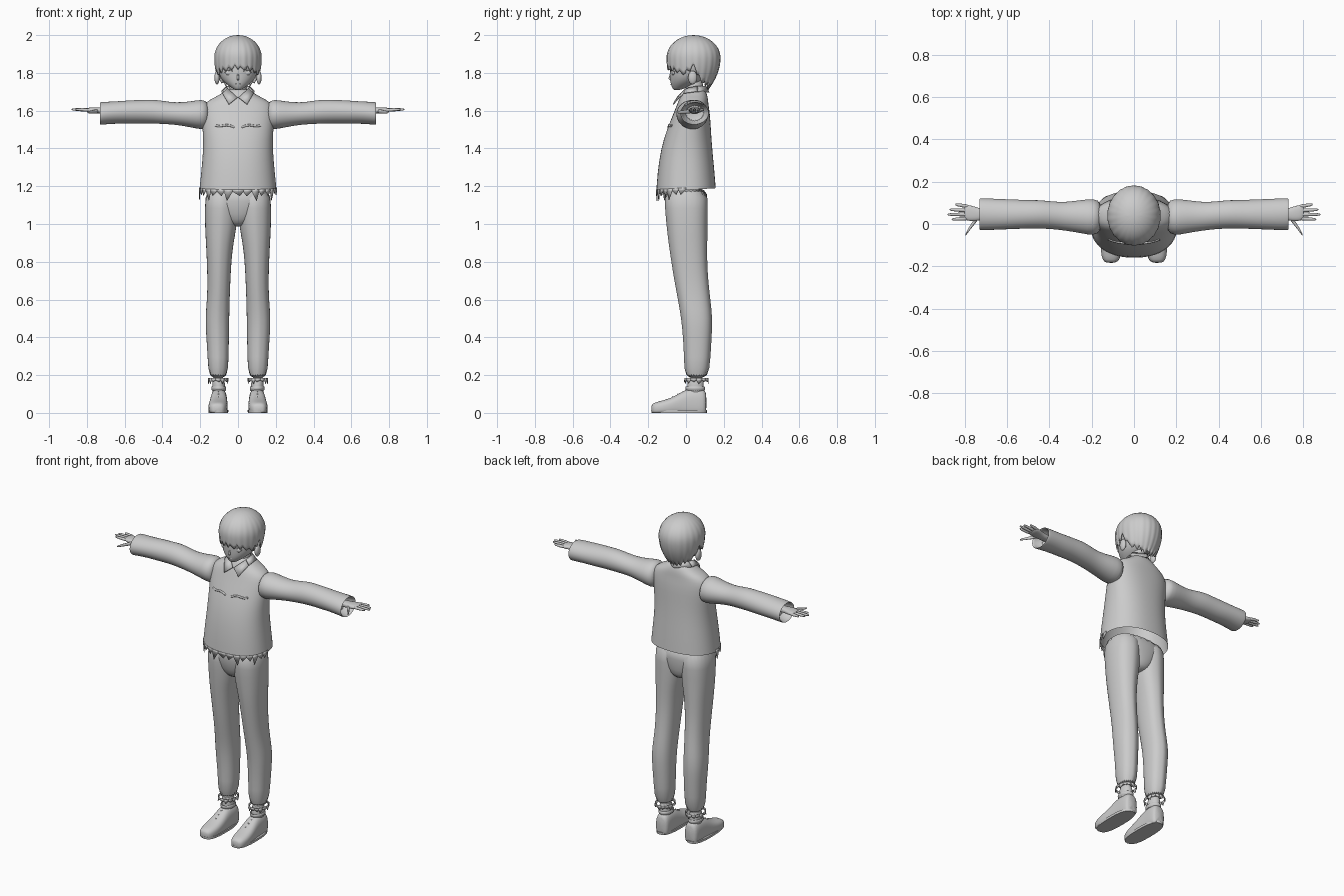
import bpy, bmesh, math
from math import sin, cos, pi

if "Cube" in bpy.data.objects:
    bpy.data.objects.remove(bpy.data.objects["Cube"])

grey = bpy.data.materials.new("plain grey")
grey.use_nodes = True
grey.diffuse_color = (0.6, 0.6, 0.6, 1)
grey.node_tree.nodes["Principled BSDF"].inputs["Base Color"].default_value = (0.6, 0.6, 0.6, 1)


def finish(name, bm, mirror=False, subdiv=0, thick=0, angle=45):
    bmesh.ops.recalc_face_normals(bm, faces=bm.faces)
    mesh = bpy.data.meshes.new(name)
    bm.to_mesh(mesh)
    bm.free()
    mesh.materials.append(grey)
    ob = bpy.data.objects.new(name, mesh)
    bpy.context.collection.objects.link(ob)
    bpy.ops.object.select_all(action="DESELECT")
    ob.select_set(True)
    bpy.context.view_layer.objects.active = ob
    bpy.ops.object.shade_smooth_by_angle(angle=math.radians(angle))
    if mirror:
        ob.modifiers.new("mirror", "MIRROR")
    if thick:
        ob.modifiers.new("thickness", "SOLIDIFY").thickness = thick
    if subdiv:
        ob.modifiers.new("subdivision", "SUBSURF").levels = subdiv
        ob.modifiers["subdivision"].render_levels = subdiv
    return ob


def outline(a, ru, rv, e):
    c, s = cos(a), sin(a)
    return (math.copysign(abs(c) ** (2 / e), c) * ru, math.copysign(abs(s) ** (2 / e), s) * rv)


def loft(name, rows, axis="z", n=24, e=2.0, caps=(True, True), mirror=False,
         subdiv=1, ridge=0, floor=False, wrinkle=0, hem=0, angle=70):
    """Skin rings given as (position, centre u, centre v, radius u, radius v)."""
    bm = bmesh.new()
    rings = []
    for k, (t, cu, cv, ru, rv) in enumerate(rows):
        ring = []
        for i in range(n):
            a = 2 * pi * i / n
            u, v = outline(a, ru, rv, e)
            w = 1 + wrinkle * sin(2.3 * k + 2 * a) * (k % 2 * 2 - 1)
            u, v = cu + u * w, cv + v * w
            if ridge and i in (n // 4, 3 * n // 4):
                v += math.copysign(ridge, sin(a))
            if floor:
                v = max(v, 0.0)
            co = {"z": (u, v, t), "x": (t, u, v), "y": (u, t, v)}[axis]
            if hem and k == 0:
                co = (u, v, t + hem * v)
            ring.append(bm.verts.new(co))
        rings.append(ring)
    for r, q in zip(rings, rings[1:]):
        for i in range(n):
            j = (i + 1) % n
            bm.faces.new((r[i], r[j], q[j], q[i]))
    for cap, ring in zip(caps, (rings[0], rings[-1])):
        if cap:
            bm.faces.new(ring)
    return finish(name, bm, mirror, subdiv, angle=angle)


def ragged_edge(name, z, cx, cy, ru, rv, start, end, count, depth, e=2.0, hem=0, mirror=False):
    """Row of torn cloth points hanging from a hem."""
    bm = bmesh.new()
    step = (end - start) / count
    for i in range(count):
        pts = []
        for f, drop in ((0, -0.012), (1, -0.012), (1, 0), (0.35 + 0.3 * (i % 2), depth * (0.65 + 0.35 * cos(i * 2.1))), (0, 0)):
            u, v = outline(start + step * (i + f), ru, rv, e)
            pts.append(bm.verts.new((cx + u, cy + v, z + hem * (cy + v) - drop)))
        bm.faces.new(pts)
    return finish(name, bm, mirror, thick=0.003)


def blob(name, centre, size, mirror=False):
    bm = bmesh.new()
    bmesh.ops.create_uvsphere(bm, u_segments=16, v_segments=10, radius=1)
    for v in bm.verts:
        v.co = [c + s * p for c, s, p in zip(centre, size, v.co)]
    return finish(name, bm, mirror, angle=80)


def tube(name, path, radius, mirror=False):
    curve = bpy.data.curves.new(name, "CURVE")
    curve.dimensions = "3D"
    curve.bevel_depth = radius
    curve.bevel_resolution = 2
    curve.use_fill_caps = True
    line = curve.splines.new("POLY")
    line.points.add(len(path) - 1)
    for p, co in zip(line.points, path):
        p.co = (*co, 1)
    curve.materials.append(grey)
    ob = bpy.data.objects.new(name, curve)
    bpy.context.collection.objects.link(ob)
    if mirror:
        ob.modifiers.new("mirror", "MIRROR")


# Jacket body, with an open hem that is higher at the back
loft("jacket_body", [(1.18, 0, 0, .205, .158), (1.27, 0, 0, .196, .152), (1.4, 0, .003, .183, .136),
     (1.5, 0, .015, .188, .117), (1.58, 0, .03, .193, .098), (1.63, 0, .035, .186, .084),
     (1.66, 0, .04, .15, .077), (1.685, 0, .045, .09, .067), (1.72, 0, .045, .06, .053)],
     n=32, e=2.3, caps=(False, True), hem=.06)
ragged_edge("jacket_torn_hem", 1.18, 0, 0, .203, .156, pi, 2 * pi, 15, .05, e=2.3, hem=.06)
fold = [(x, .018 - .113 * (1 - (x / .189) ** 2.3) ** (1 / 2.3) + .003, 1.505 + .012 * sin(x * 30) ** 2 + x * .12)
        for x in (.02, .04, .06, .08, .1, .12)]
tube("chest_fold", fold, .006, mirror=True)

# Sleeves, turned back inside the cuff
loft("sleeves", [(.15, .035, 1.575, .07, .07), (.19, .032, 1.58, .088, .083), (.25, .035, 1.58, .077, .07),
     (.33, .036, 1.584, .066, .059), (.39, .042, 1.59, .066, .061), (.45, .046, 1.596, .069, .063),
     (.51, .046, 1.595, .069, .061), (.57, .046, 1.593, .071, .062), (.63, .046, 1.591, .072, .06),
     (.69, .046, 1.588, .074, .061), (.725, .046, 1.585, .075, .061), (.731, .046, 1.585, .074, .06),
     (.729, .046, 1.585, .068, .054), (.66, .046, 1.588, .06, .05)],
     axis="x", mirror=True, wrinkle=.02)

# Hands
loft("palms", [(.66, .045, 1.598, .026, .02), (.72, .045, 1.6, .026, .017), (.75, .047, 1.602, .035, .016),
     (.785, .053, 1.603, .039, .014), (.805, .056, 1.603, .034, .01)], axis="x", n=16, e=2.4, mirror=True)
for name, y0, y1, tip in (("index", .026, .022, .862), ("middle", .045, .045, .882),
                          ("ring", .064, .068, .872), ("little", .083, .092, .845)):
    span = tip - .78
    loft(name + "_fingers", [(.78 + span * f, y0 + (y1 - y0) * f, 1.603 + .004 * f, r, r)
         for f, r in ((0, .009), (.35, .0095), (.7, .008), (.93, .006), (1, .003))],
         axis="x", n=10, mirror=True)
loft("thumbs", [(.735, .035, 1.598, .016, .012), (.757, .008, 1.595, .014, .011), (.775, -.018, 1.593, .011, .009),
     (.79, -.04, 1.592, .009, .007), (.798, -.055, 1.592, .004, .004)], axis="x", n=10, mirror=True)

# Trousers with a pressed crease
loft("trouser_legs", [(.17, .105, .055, .051, .062), (.3, .105, .06, .056, .067), (.4, .108, .06, .06, .073),
     (.5, .110, .058, .064, .08), (.6, .104, .043, .06, .083), (.7, .101, .028, .061, .087),
     (.8, .1, .017, .065, .092), (.9, .097, .01, .073, .1), (.98, .091, .006, .084, .105),
     (1.08, .088, .002, .088, .111), (1.2, .086, 0, .088, .114)],
     n=24, e=2.3, mirror=True, ridge=.005)
loft("trouser_seat", [(.985, 0, .01, .02, .05), (1.0, 0, .008, .06, .085), (1.05, 0, .004, .12, .105),
     (1.12, 0, 0, .162, .114), (1.2, 0, 0, .17, .115)], e=2.4)
ragged_edge("trouser_torn_cuffs", .172, .105, .055, .051, .062, 0, 2 * pi, 14, .018, e=2.3, mirror=True)

# Shoes: flat soles, shaped uppers, ankles and laces
loft("shoes", [(-.184, .11, .02, .022, .02), (-.172, .109, .022, .04, .032), (-.13, .107, .026, .051, .038),
     (-.08, .105, .034, .051, .045), (-.04, .103, .042, .048, .058), (0, .102, .05, .045, .075),
     (.05, .101, .052, .044, .08), (.09, .1, .05, .043, .077), (.11, .1, .045, .034, .066)],
     axis="y", n=24, e=2.6, mirror=True, floor=True)
loft("shoe_soles", [(0, .104, -.036, .052, .147), (.014, .104, -.036, .053, .148)], e=2.7, subdiv=0, mirror=True, angle=40)
loft("ankles", [(.08, .102, .05, .034, .045), (.13, .102, .05, .033, .043), (.2, .104, .052, .035, .045)], mirror=True)
loft("shoe_collars", [(.11, .101, .05, .042, .055), (.135, .102, .048, .04, .053), (.143, .102, .048, .037, .05),
     (.13, .102, .048, .033, .045)], mirror=True)
for i in range(3):
    y, z = -.07 + .027 * i, .085 + .014 * i
    tube("shoe_lace_%d" % (i + 1), [(.075, y + .012, z - .012), (.103, y, z), (.131, y + .012, z - .012)], .004, mirror=True)

# Neck and shirt collar
loft("neck", [(1.62, 0, .05, .05, .05), (1.69, 0, .047, .044, .045), (1.8, 0, .04, .046, .05)])
bm = bmesh.new()
bm.faces.new([bm.verts.new(p) for p in ((.055, .0, 1.715), (.003, -.045, 1.668), (.048, -.066, 1.632), (.082, -.012, 1.69))])
bm.faces.new([bm.verts.new(p) for p in ((.055, .0, 1.715), (.082, -.012, 1.69), (.085, .06, 1.7), (.058, .06, 1.728))])
bm.faces.new([bm.verts.new(p) for p in ((.058, .06, 1.728), (.085, .06, 1.7), (0, .12, 1.695), (0, .1, 1.728))])
finish("shirt_collar", bm, mirror=True, thick=.005)

# Head, nose, mouth, eyes and ears
loft("head", [(1.708, 0, -.05, .014, .014), (1.72, 0, -.037, .032, .036), (1.74, 0, -.013, .062, .068),
     (1.765, 0, .004, .088, .088), (1.8, 0, .014, .105, .1), (1.85, 0, .028, .111, .115),
     (1.91, 0, .04, .103, .11), (1.96, 0, .04, .06, .07)], n=28)
loft("nose", [(1.758, 0, -.074, .004, .006), (1.767, 0, -.084, .008, .013), (1.785, 0, -.08, .006, .008),
     (1.81, 0, -.078, .004, .005)], n=10)
tube("mouth", [(-.014, -.078, 1.741), (0, -.083, 1.74), (.014, -.078, 1.741)], .002)
blob("eyes", (.046, -.066, 1.8), (.021, .01, .014), mirror=True)
tube("eyelids", [(.022, -.08, 1.807), (.04, -.08, 1.817), (.058, -.071, 1.815), (.07, -.061, 1.805)], .003, mirror=True)
blob("ears", (.111, .035, 1.775), (.014, .024, .036), mirror=True)

# Hair: a rounded cap combed into pointed locks
bm = bmesh.new()
n, rows, locks = 132, 14, 22
crown = bm.verts.new((0, .04, 2.0))
grid = []
for i in range(n):
    a = 2 * pi * i / n
    back = (1 + sin(a)) / 2
    saw = abs((i * locks / n) % 1 - .5) * 2
    lock = int(i * locks / n)
    low = 1.815 - .105 * back ** 1.1 + .03 * saw * (.7 + .3 * cos(lock * 2.4))
    low += .05 * math.exp(-((a - pi / 2) % pi - pi / 2) ** 2 / .05) * (abs(cos(a)) > .8)
    col = []
    for k in range(1, rows + 1):
        f = k / rows
        z = 2.0 - (2.0 - low) * f ** 1.6
        h = (z - 1.88) / .12
        r = math.sqrt(max(0, 1 - h * h)) if h > 0 else 1 - .2 * ((1.88 - z) / .16) ** 2 * (1 + back)
        r *= 1 - .022 * saw * f
        col.append(bm.verts.new((.127 * r * cos(a), .04 + .143 * r * sin(a), z)))
    grid.append(col)
for i in range(n):
    p, q = grid[i], grid[(i + 1) % n]
    bm.faces.new((crown, p[0], q[0]))
    for k in range(rows - 1):
        bm.faces.new((p[k], p[k + 1], q[k + 1], q[k]))
finish("hair", bm, thick=.008, angle=50)
